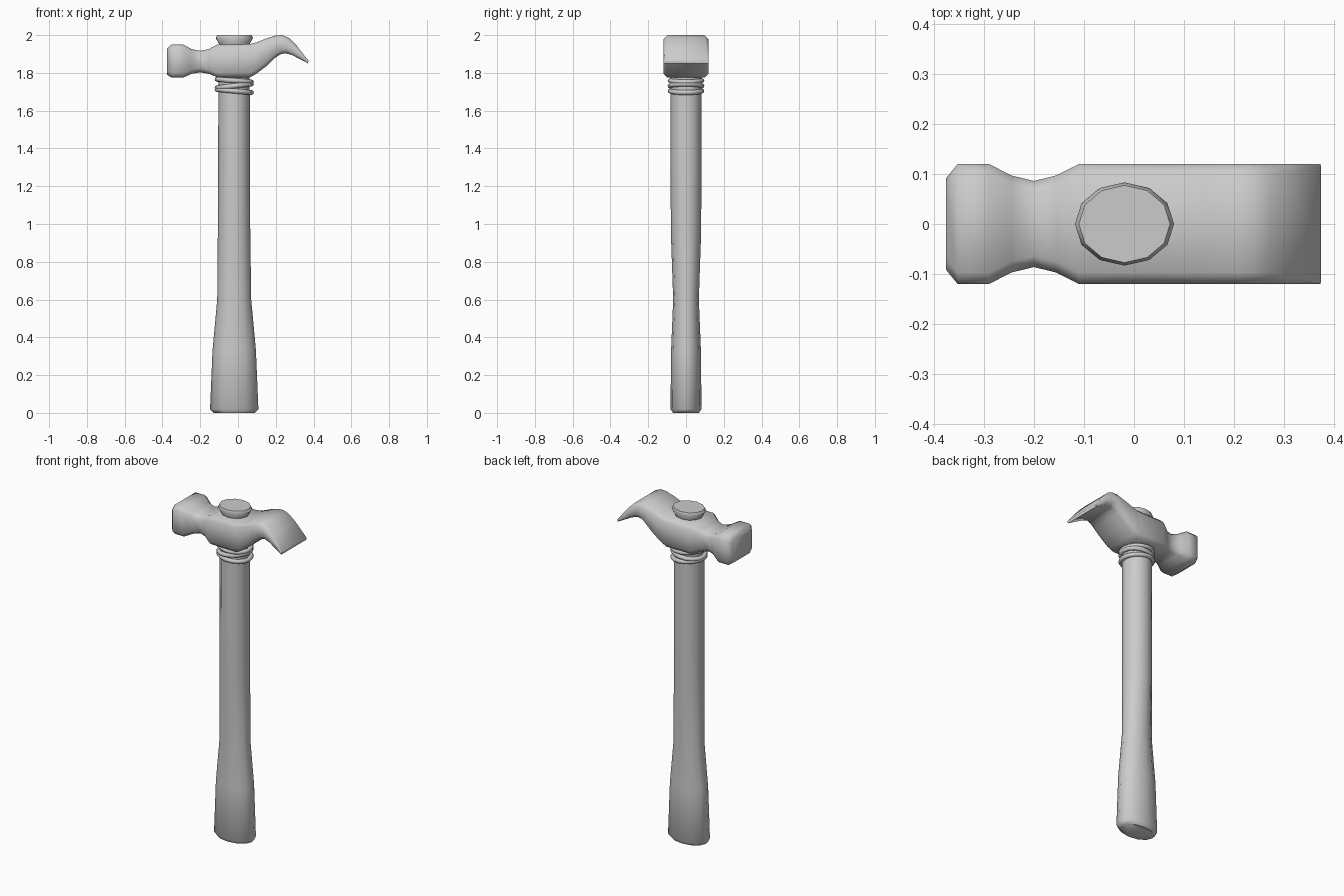
import bpy, bmesh, math
from math import cos, sin, tau

cube = bpy.data.objects.get("Cube")
if cube:
    bpy.data.objects.remove(cube, do_unlink=True)

grey = bpy.data.materials.new("plain grey")
grey.use_nodes = True
COLOUR = (0.6, 0.6, 0.6, 1)
grey.diffuse_color = COLOUR
grey.node_tree.nodes["Principled BSDF"].inputs["Base Color"].default_value = COLOUR


def loft(name, rings, closed=False, angle=50):
    """Skin a list of equal-length point rings; cap the ends or join them."""
    bm = bmesh.new()
    rows = [[bm.verts.new(p) for p in ring] for ring in rings]
    n = len(rows[0])
    pairs = list(zip(rows, rows[1:]))
    if closed:
        pairs.append((rows[-1], rows[0]))
    else:
        bm.faces.new(rows[0])
        bm.faces.new(rows[-1])
    for a, b in pairs:
        for i in range(n):
            j = (i + 1) % n
            bm.faces.new((a[i], a[j], b[j], b[i]))
    bmesh.ops.recalc_face_normals(bm, faces=bm.faces)
    mesh = bpy.data.meshes.new(name)
    bm.to_mesh(mesh)
    bm.free()
    mesh.materials.append(grey)
    obj = bpy.data.objects.new(name, mesh)
    bpy.context.collection.objects.link(obj)
    bpy.ops.object.select_all(action="DESELECT")
    obj.select_set(True)
    bpy.context.view_layer.objects.active = obj
    bpy.ops.object.shade_smooth_by_angle(angle=math.radians(angle))
    return obj


def oval(z, x0, x1, ry, n=12):
    cx, rx = (x0 + x1) / 2, (x1 - x0) / 2
    return [(cx + rx * cos(tau * i / n), ry * sin(tau * i / n), z) for i in range(n)]


# Handle: flared grip, narrow waist, straight shaft (z, x min, x max, half depth)
loft("handle", [oval(*s) for s in (
    (0, -0.13, 0.09, 0.068), (0.02, -0.148, 0.108, 0.082),
    (0.33, -0.135, 0.095, 0.079), (0.6, -0.11, 0.07, 0.068),
    (0.95, -0.107, 0.065, 0.08), (1.3, -0.105, 0.063, 0.082),
    (1.8, -0.104, 0.062, 0.082))])

# Handle end poking out above the head
loft("handle_top", [oval(*s) for s in (
    (1.9, -0.08, 0.045, 0.055), (1.95, -0.098, 0.06, 0.068),
    (1.985, -0.118, 0.08, 0.083), (2.0, -0.11, 0.072, 0.077))])


# Head: chamfered sections; each pairs a top point and a bottom point of the profile
def section(top, bottom, half):
    (xt, zt), (xb, zb) = top, bottom
    c = min(0.022, 0.25 * math.dist(top, bottom))
    f = c / math.dist(top, bottom)
    corners = [(0, half - c), (f, half), (1 - f, half), (1, half - c)]
    corners += [(t, -y) for t, y in reversed(corners)]
    return [(xb + t * (xt - xb), y, zb + t * (zt - zb)) for t, y in corners]


poll = ((-0.375, 1.93, 1.79, 0.092), (-0.352, 1.95, 1.775, 0.12),
        (-0.29, 1.95, 1.775, 0.12), (-0.245, 1.926, 1.795, 0.097),
        (-0.2, 1.917, 1.803, 0.086), (-0.155, 1.926, 1.795, 0.097),
        (-0.11, 1.95, 1.777, 0.12), (0.06, 1.952, 1.775, 0.12))
claw = (((0.1, 1.962), (0.09, 1.79)), ((0.15, 1.982), (0.15, 1.835)),
        ((0.2, 1.998), (0.195, 1.878)), ((0.235, 2.0), (0.225, 1.898)),
        ((0.27, 1.985), (0.25, 1.904)), ((0.31, 1.945), (0.285, 1.895)),
        ((0.373, 1.865), (0.371, 1.85)))
loft("hammer_head",
     [section((x, top), (x, bottom), half) for x, top, bottom, half in poll]
     + [section(top, bottom, 0.12) for top, bottom in claw], angle=60)


# Binding: three tilted cord loops below the head
def cord_loop(name, z, tilt, r=0.013, n=16, m=8):
    rings = []
    for i in range(n):
        a = tau * i / n
        rings.append([((0.091 + r * cos(b)) * cos(a) - 0.02,
                       (0.084 + r * cos(b)) * sin(a),
                       z + tilt * cos(a) + r * sin(b))
                      for b in (tau * k / m for k in range(m))])
    loft(name, rings, closed=True, angle=60)


for i, (z, tilt) in enumerate(((1.704, -0.008), (1.731, 0.01), (1.759, -0.007))):
    cord_loop(f"cord_loop_{i + 1}", z, tilt)
